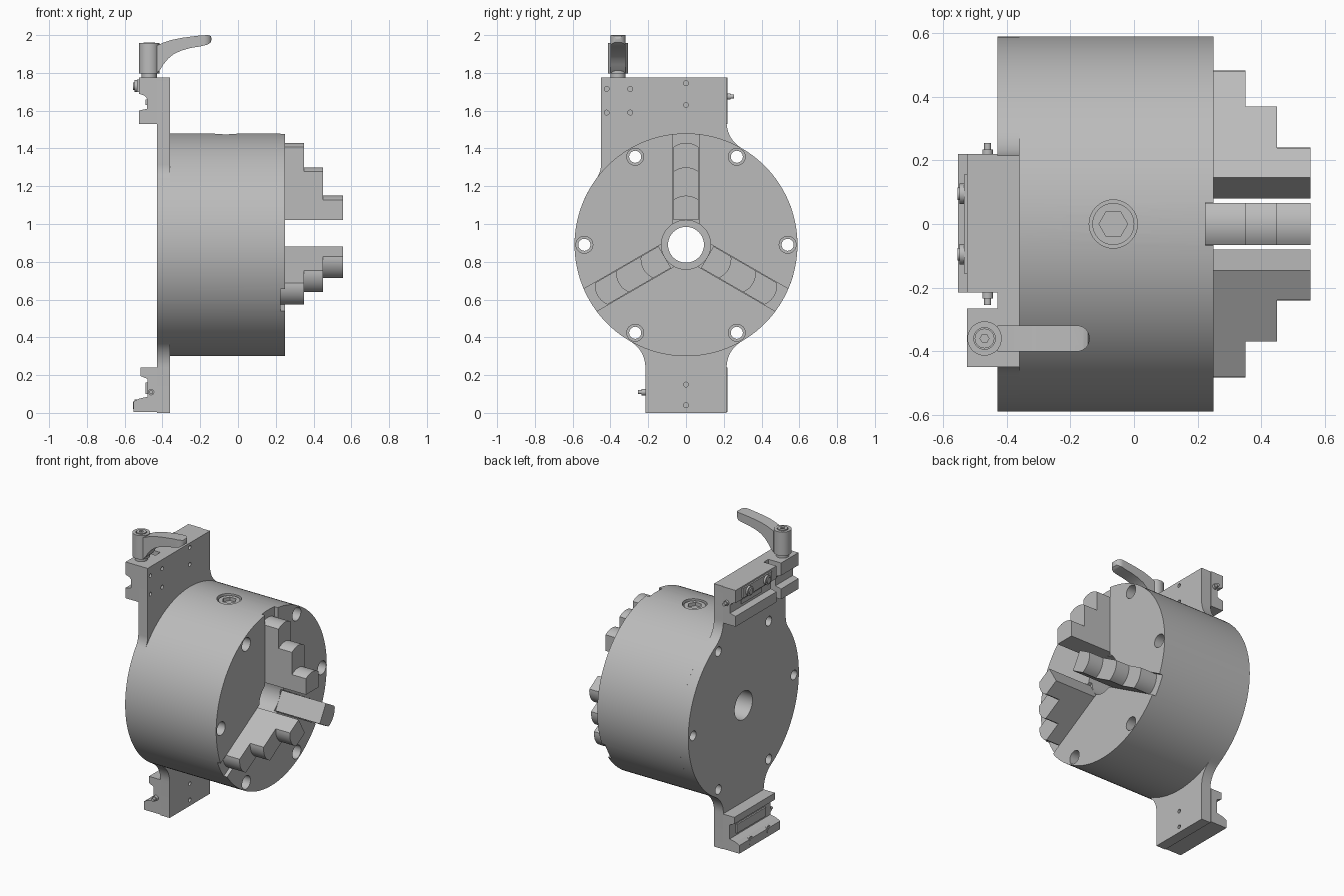
import bpy, bmesh
from math import sin, cos, pi, sqrt, atan2, radians
from mathutils import Matrix, Vector

if "Cube" in bpy.data.objects:
    bpy.data.objects.remove(bpy.data.objects["Cube"])

steel = bpy.data.materials.new("grey steel")
steel.use_nodes = True
GREY = (0.5, 0.5, 0.5, 1)
steel.diffuse_color = GREY
steel.node_tree.nodes["Principled BSDF"].inputs["Base Color"].default_value = GREY

CZ, R = 0.89, 0.59            # chuck axis height and radius
BACK, SEAM, FACE = -0.43, -0.36, 0.25
PLACE = {"x": lambda u, v, d: (d, u, v),
         "y": lambda u, v, d: (u, d, v),
         "z": lambda u, v, d: (u, v, d)}


def arc(cu, cv, r, a, b, n):
    return [(cu + r * cos(a + (b - a) * i / n), cv + r * sin(a + (b - a) * i / n))
            for i in range(n + 1)]


def circle(cu, cv, r, n=24):
    return arc(cu, cv, r, 0, 2 * pi, n)[:-1]


def rect(u0, u1, v0, v1):
    return [(u0, v0), (u1, v0), (u1, v1), (u0, v1)]


def solid(name, parts, axis):
    """One object from (outline, low, high) extrusions along an axis."""
    bm = bmesh.new()
    for pts, lo, hi in parts:
        a = [bm.verts.new(PLACE[axis](u, v, lo)) for u, v in pts]
        b = [bm.verts.new(PLACE[axis](u, v, hi)) for u, v in pts]
        bm.faces.new(a)
        bm.faces.new(b[::-1])
        for i in range(len(a)):
            j = (i + 1) % len(a)
            bm.faces.new((a[i], b[i], b[j], a[j]))
    bmesh.ops.recalc_face_normals(bm, faces=bm.faces)
    me = bpy.data.meshes.new(name)
    bm.to_mesh(me)
    bm.free()
    me.materials.append(steel)
    ob = bpy.data.objects.new(name, me)
    bpy.context.collection.objects.link(ob)
    return ob


def activate(ob):
    bpy.ops.object.select_all(action="DESELECT")
    ob.select_set(True)
    bpy.context.view_layer.objects.active = ob


def cut(ob, parts, axis, operation="DIFFERENCE", spin=None):
    tool = solid("cutter", parts, axis)
    if spin:
        tool.data.transform(spin)
    activate(ob)
    mod = ob.modifiers.new("cut", "BOOLEAN")
    mod.operation, mod.object, mod.solver = operation, tool, "EXACT"
    bpy.ops.object.modifier_apply(modifier=mod.name)
    bpy.data.objects.remove(tool)


def smooth(ob):
    activate(ob)
    bpy.ops.object.shade_smooth_by_angle(angle=radians(25))


def spin_x(k):
    c = Matrix.Translation((0, 0, CZ))
    return c @ Matrix.Rotation(k * 2 * pi / 3, 4, "X") @ c.inverted()


def corner(w, r, sy, sz):
    """Fillet running from the disc to a straight side at half width w."""
    dz = sqrt((R + r) ** 2 - (w + r) ** 2)
    a = atan2(dz, w + r)
    pts = arc(w + r, dz, r, pi + a, pi, 10)
    return [(sy * u, CZ + sz * v) for u, v in pts], a


# Mounting plate: disc with an upper and a lower tab
W, TOP = 0.215, 1.775
low_r, a = corner(W, 0.16, 1, -1)
up_r, _ = corner(W, 0.16, 1, 1)
up_l, b = corner(0.45, 0.12, -1, 1)
low_l, _ = corner(W, 0.16, -1, -1)
outline = ([(W, 0)] + low_r[::-1] + arc(0, CZ, R, -a, a, 36)[1:-1] + up_r
           + [(W, TOP), (-0.45, TOP)] + up_l[::-1]
           + arc(0, CZ, R, pi - b, pi + a, 32)[1:-1] + low_l + [(-W, 0)])
plate = solid("mounting_plate", [(outline, BACK, SEAM)], "x")
bolt_spots = [(0.538 * cos(k * pi / 3), CZ + 0.538 * sin(k * pi / 3)) for k in range(6)]
pins = [(0, 1.745), (0, 1.63), (0, 0.15), (0, 0.04)]
pins += [(y, z) for y in (-0.42, -0.295) for z in (1.715, 1.59)]
through = [(circle(0, CZ, 0.095, 48), -1, 1)]
through += [(circle(y, z, 0.032), -1, 1) for y, z in bolt_spots]
cut(plate, through + [(circle(y, z, 0.013, 12), -1, 1) for y, z in pins], "x")
smooth(plate)

# Chuck body with bore, bolt holes, jaw slots and key socket
body = solid("chuck_body", [(circle(0, CZ, R, 120), SEAM, FACE)], "x")
cut(body, through, "x")
cut(body, [(circle(0, CZ, 0.13, 48), 0.08, 0.4)]
    + [(circle(y, z, 0.045), 0.15, 0.4) for y, z in bolt_spots], "x")
for k in range(3):
    cut(body, [(rect(-0.068, 0.068, CZ, CZ + 0.7), 0.225, 0.4)], "x", spin=spin_x(k))
cut(body, [(circle(-0.065, 0, 0.076, 32), CZ + R - 0.035, 1.6)], "z")
smooth(body)
plug = solid("key_socket", [(circle(-0.065, 0, 0.066, 32), 1.43, CZ + R - 0.012)], "z")
cut(plug, [(circle(-0.065, 0, 0.045, 6), 1.435, 1.6)], "z")
smooth(plug)


# Three stepped jaws with curved step faces
def jaw_step(outer, lo, hi):
    h, r = 0.066, 0.11
    t = atan2(sqrt(r * r - h * h), h)
    tip = arc(0, CZ + outer - r, r, t, pi - t, 10)
    return [(-h, CZ + 0.13), (h, CZ + 0.13)] + tip, lo, hi


steps = [jaw_step(0.54, 0.22, 0.35), jaw_step(0.41, 0.35, 0.45), jaw_step(0.26, 0.45, 0.555)]
for k in range(3):
    jaw = solid("jaw_%d" % (k + 1), steps, "x")
    jaw.data.transform(spin_x(k))
    smooth(jaw)

# Grooved rail clamps on the back of the tabs
upper = [(BACK, 1.775), (-0.525, 1.775), (-0.525, 1.69), (-0.495, 1.68), (-0.483, 1.665),
         (-0.483, 1.61), (-0.525, 1.6), (-0.525, 1.53), (BACK, 1.53)]
lower = [(BACK, 0.005), (-0.553, 0.005), (-0.553, 0.06), (-0.525, 0.075), (-0.48, 0.085),
         (-0.48, 0.18), (-0.515, 0.195), (-0.515, 0.24), (BACK, 0.24)]
solid("upper_clamp", [(upper, -W, 0.22)], "y")
solid("lower_clamp", [(lower, -W, 0.22)], "y")
solid("lever_clamp", [(upper, -0.45, -0.265)], "y")
solid("upper_insert", [(rect(-0.535, -0.50, 1.7, 1.765), -0.155, 0.155),
                       (rect(-0.49, -0.475, 1.63, 1.66), -0.105, 0.105)], "y")
solid("lower_insert", [(rect(-0.49, -0.47, 0.1, 0.16), -0.155, 0.155)], "y")
for name, z in (("upper", 1.73), ("lower", 0.04)):
    heads = solid(name + "_screws", [(circle(y, z, 0.032, 16), -0.548, -0.5)
                                     for y in (-0.095, 0.095)]
                  + [(circle(y, z, 0.02, 16), -0.555, -0.54) for y in (-0.095, 0.095)], "x")
    smooth(heads)

# Spring pins at the clamp ends
for name, z, s in (("upper_pin", 1.675, 1), ("lower_pin", 0.11, -1)):
    parts = []
    for r, y0, y1 in ((0.017, 0.2, 0.235), (0.011, 0.235, 0.255)):
        parts.append((circle(-0.46, z, r, 16), s * y0, s * y1))
    smooth(solid(name, parts, "y"))

# Clamping lever: neck, hub, screw and curved arm
LX, LY = -0.47, -0.36
smooth(solid("lever_neck", [(circle(LX, LY, 0.04, 32), 1.76, 1.81)], "z"))
hub = solid("lever_hub", [(circle(LX, LY, 0.054, 40), 1.797, 1.957)], "z")
cut(hub, [(circle(LX, LY, 0.034), 1.935, 2)], "z")
smooth(hub)
screw = solid("lever_screw", [(circle(LX, LY, 0.031), 1.92, 1.962)], "z")
cut(screw, [(circle(LX, LY, 0.014, 6), 1.94, 2)], "z")
smooth(screw)
profile = [(-0.43, 1.945), (-0.39, 1.962), (-0.35, 1.975), (-0.30, 1.985), (-0.25, 1.992),
           (-0.2, 1.998), (-0.16, 2.0), (-0.145, 1.996), (-0.139, 1.98), (-0.145, 1.96),
           (-0.16, 1.95), (-0.2, 1.94), (-0.25, 1.932), (-0.30, 1.918), (-0.34, 1.9),
           (-0.37, 1.875), (-0.395, 1.845), (-0.41, 1.82), (-0.43, 1.8)]
arm = solid("lever_arm", [(profile, LY - 0.05, LY + 0.05)], "y")
capsule = arc(-0.18, LY, 0.041, -pi / 2, pi / 2, 16) + [(-0.6, LY + 0.041), (-0.6, LY - 0.041)]
cut(arm, [(capsule, 1.7, 2.1)], "z", "INTERSECT")
smooth(arm)
